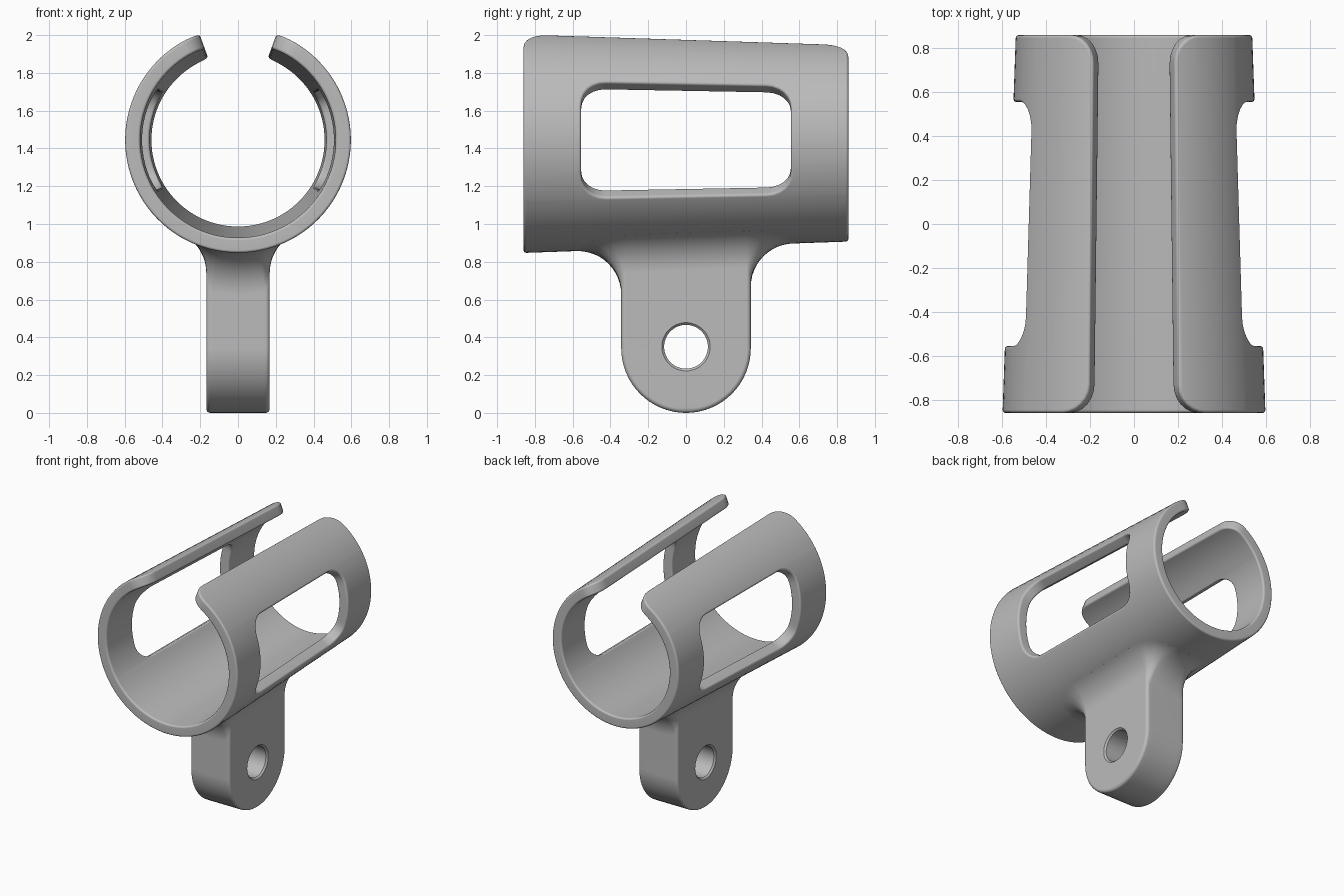
import bpy, bmesh
from math import sin, cos, pi, radians, sqrt
from mathutils import Vector

cube = bpy.data.objects.get("Cube")
if cube:
    bpy.data.objects.remove(cube, do_unlink=True)

# Main sizes
AXIS_Z, LENGTH, WALL, ROUND = 1.445, 0.86, 0.08, 0.014
MID_R, TAPER = 0.568, 0.035            # outer radius at y = 0, loss per unit y
SLOT, WIN_A, WIN_B = radians(20), radians(58.5), radians(121.5)
WIN_Y, CORNER = 0.555, 0.13
HALF_X, HALF_Y, EDGE, LUG_Z = 0.168, 0.343, 0.022, 0.343
FILLET, HOLE_R = 0.23, 0.116

grey = bpy.data.materials.new("plain_grey")
grey.use_nodes = True
colour = (0.5, 0.5, 0.5, 1)
grey.diffuse_color = colour
grey.node_tree.nodes["Principled BSDF"].inputs["Base Color"].default_value = colour


def radius(y):
    return MID_R - TAPER * y


def make_object(name, bm):
    bmesh.ops.recalc_face_normals(bm, faces=bm.faces)
    mesh = bpy.data.meshes.new(name)
    bm.to_mesh(mesh)
    bm.free()
    mesh.materials.append(grey)
    obj = bpy.data.objects.new(name, mesh)
    bpy.context.collection.objects.link(obj)
    return obj


def smooth(obj):
    bpy.ops.object.select_all(action='DESELECT')
    obj.select_set(True)
    bpy.context.view_layer.objects.active = obj
    bpy.ops.object.shade_smooth_by_angle(angle=radians(40))
    mod = obj.modifiers.new("even_normals", 'WEIGHTED_NORMAL')
    mod.keep_sharp = True


def columns(inset):
    """Columns round the sleeve: angle, end y, window y, beside window."""
    def spread(a, b, n):
        return [a + (b - a) * k / n for k in range(1, n)]

    turn = [k * pi / 12 for k in range(7)]
    start, end_y, c = SLOT + inset / MID_R, LENGTH - inset, CORNER - inset
    a, b = WIN_A - inset / MID_R, WIN_B + inset / MID_R
    win_y, wc = WIN_Y + inset, CORNER + inset
    flat = win_y - wc
    half = [(start + c / MID_R * (1 - cos(t)), end_y - c + c * sin(t), flat, False)
            for t in turn]
    half += [(t, end_y, flat, False) for t in spread(half[-1][0], a, 6)]
    rise = [(wc / MID_R * (1 - cos(t)), flat + wc * sin(t)) for t in turn]
    half += [(a + d, end_y, w, True) for d, w in rise]
    half += [(t, end_y, win_y, True) for t in spread(a + rise[-1][0], b - rise[-1][0], 10)]
    half += [(b - d, end_y, w, True) for d, w in reversed(rise)]
    half += [(t, end_y, flat, False) for t in spread(b, pi, 16)]
    other = [(2 * pi - t, e, w, f) for t, e, w, f in reversed(half)]
    return half + [(pi, end_y, flat, False)] + other


def build_sleeve():
    # Layers through the wall, with rounded rims at the outside and inside
    arc = [k * pi / 6 for k in range(4)]
    layers = [(ROUND * (1 - sin(t)), ROUND * (1 - cos(t))) for t in arc]
    layers += [(i, WALL - d) for i, d in reversed(layers)]
    bm = bmesh.new()
    grids = []
    for inset, depth in layers:
        grid = []
        for angle, end_y, win_y, _ in columns(inset):
            for y in (-end_y, -win_y, win_y, end_y):
                r = radius(y) - depth
                grid.append(bm.verts.new((r * sin(angle), y, AXIS_Z + r * cos(angle))))
        grids.append(grid)
    cols = columns(0)
    cells = []
    for j in range(len(cols) - 1):
        for row in range(3):
            if row == 1 and cols[j][3] and cols[j + 1][3]:
                continue                # window opening
            p = 4 * j + row
            cells.append((p, p + 1, p + 5, p + 4))
    for grid in (grids[0], grids[-1]):
        for cell in cells:
            bm.faces.new([grid[i] for i in cell])
    # Close every open border through the wall
    count = {}
    for cell in cells:
        for p, q in zip(cell, cell[1:] + cell[:1]):
            key = (min(p, q), max(p, q))
            count[key] = count.get(key, 0) + 1
    for (p, q), uses in count.items():
        if uses == 1:
            for g, h in zip(grids, grids[1:]):
                bm.faces.new((g[p], g[q], h[q], h[p]))
    # Unused window points do not exist as faces, so drop any loose ones
    loose = [v for v in bm.verts if not v.link_faces]
    bmesh.ops.delete(bm, geom=loose, context='VERTS')
    return make_object("clip_sleeve", bm)


def lug_section():
    """Rounded rectangle: position and outward normal of each point."""
    pts = []
    for k, (sx, sy) in enumerate(((1, 1), (-1, 1), (-1, -1), (1, -1))):
        for s in range(5):
            t = k * pi / 2 + s * pi / 8
            n = Vector((cos(t), sin(t), 0))
            pts.append((Vector((sx * (HALF_X - EDGE), sy * (HALF_Y - EDGE), 0)) + n * EDGE, n))
        if k in (0, 2):                 # split the narrow ends
            p, n = pts[-1]
            far = Vector((-p.x, p.y, 0))
            pts += [(p.lerp(far, s / 8), n) for s in range(1, 8)]
    return pts


def build_lug():
    section = lug_section()
    loops = []
    # Round bottom end, swept about the hole axis
    for k in range(17):
        phi = (k / 16 - 1) * pi / 2
        loops.append([(p.x, p.y * cos(phi), LUG_Z + abs(p.y) * sin(phi)) for p, n in section])
    # Rolling fillet up to the sleeve, ending inside its wall
    steps = 12
    for k in range(steps + 2):
        t = min(k / steps, 1)
        loop = []
        for p, n in section:
            c = p + n * FILLET
            reach = radius(c.y) + FILLET
            c.z = AXIS_Z - sqrt(reach ** 2 - c.x ** 2)
            touch = Vector((-c.x, 0, AXIS_Z - c.z)).normalized()
            ray = (-n).slerp(touch, t)
            loop.append(c + ray * (FILLET if k <= steps else FILLET + WALL * 0.4))
        loops.append(loop)
    loops.append([(p.x / 2, p.y / 2, 0.8) for p, n in section])
    bm = bmesh.new()
    rings = [[bm.verts.new(co) for co in loop] for loop in loops]
    for low, high in zip(rings, rings[1:]):
        for i in range(len(section)):
            j = (i + 1) % len(section)
            bm.faces.new((low[i], low[j], high[j], high[i]))
    bm.faces.new(rings[-1])
    bmesh.ops.remove_doubles(bm, verts=bm.verts, dist=0.0001)
    return make_object("mounting_lug", bm)


def build_hole_cutter():
    bm = bmesh.new()
    inner, flare = HALF_X - 0.012, 0.05
    rings = []
    for x, r in ((-inner - flare, HOLE_R + flare), (-inner, HOLE_R),
                 (inner, HOLE_R), (inner + flare, HOLE_R + flare)):
        rings.append([bm.verts.new((x, r * cos(k * pi / 24), LUG_Z + 0.007 + r * sin(k * pi / 24)))
                      for k in range(48)])
    for a, b in zip(rings, rings[1:]):
        for i in range(48):
            bm.faces.new((a[i - 1], a[i], b[i], b[i - 1]))
    bm.faces.new(rings[0])
    bm.faces.new(rings[-1])
    cutter = make_object("hole_cutter", bm)
    cutter.hide_render = True
    return cutter


sleeve = build_sleeve()
smooth(sleeve)

# Lug with its cross hole
lug = build_lug()
cutter = build_hole_cutter()
cut = lug.modifiers.new("cross_hole", 'BOOLEAN')
cut.operation, cut.solver, cut.object = 'DIFFERENCE', 'EXACT', cutter
bpy.context.view_layer.objects.active = lug
bpy.ops.object.modifier_apply(modifier=cut.name)
bpy.data.objects.remove(cutter, do_unlink=True)
smooth(lug)
